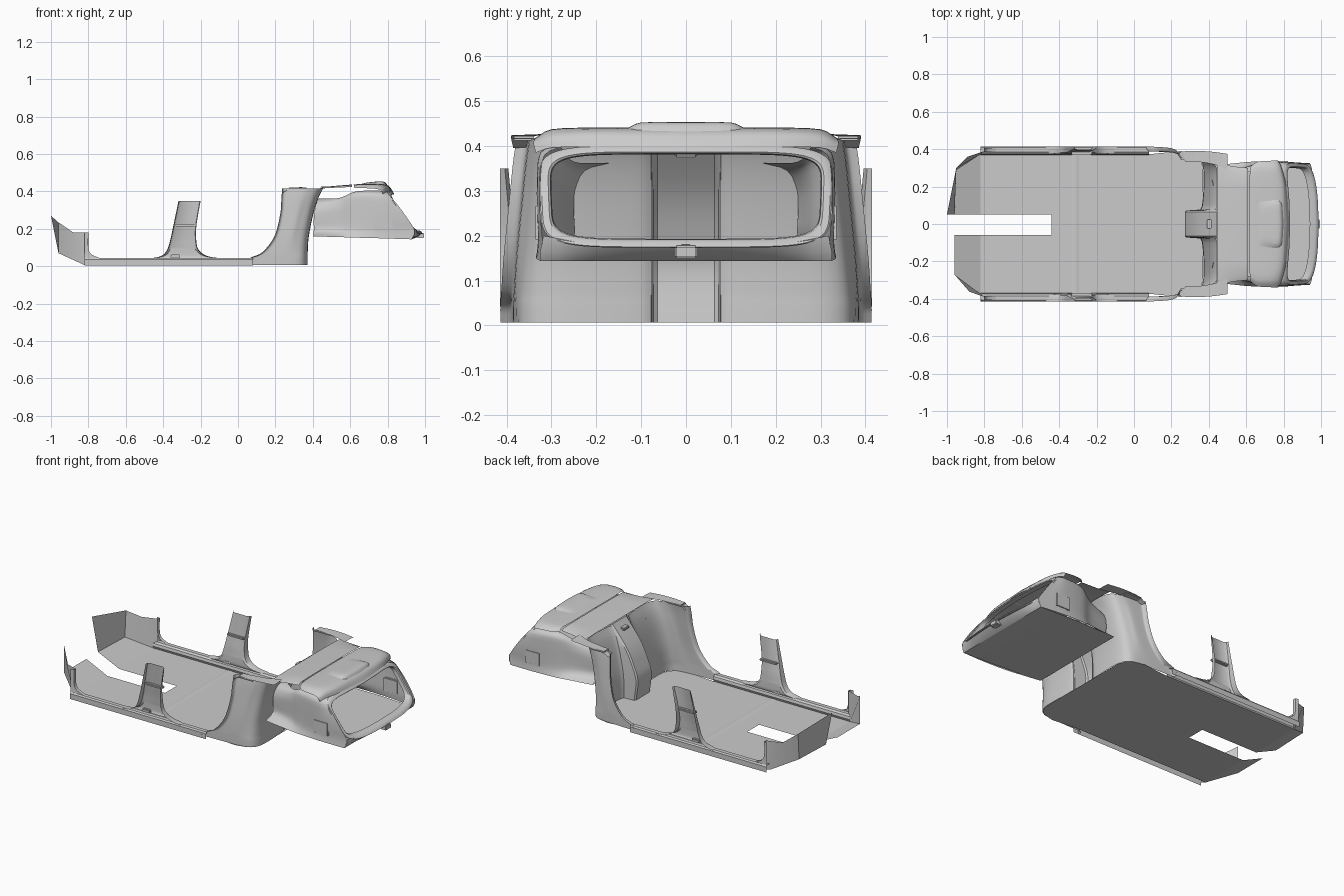
import bpy, bmesh, math
from mathutils import Vector


def spline(pts, n):
    """Interpolating curve through points, n steps per span."""
    p = [Vector(q) for q in pts]
    if n < 2:
        return p
    out = []
    for i in range(len(p) - 1):
        a, b = p[i], p[i + 1]
        ta = (b - p[i - 1]) * .5 if i else (b - a)
        tb = (p[i + 2] - a) * .5 if i + 2 < len(p) else (b - a)
        # limit tangents so uneven spacing does not overshoot
        m = (b - a).length
        ta, tb = [t * min(1, 1.2 * m / max(t.length, 1e-6)) for t in (ta, tb)]
        for k in range(n):
            t = k / n
            out.append(a * (2*t**3 - 3*t*t + 1) + ta * (t**3 - 2*t*t + t)
                       + b * (3*t*t - 2*t**3) + tb * (t**3 - t*t))
    return out + [p[-1]]


def finish(name, bm, mirror):
    bmesh.ops.remove_doubles(bm, verts=bm.verts, dist=1e-5)
    bmesh.ops.recalc_face_normals(bm, faces=bm.faces)
    me = bpy.data.meshes.new(name)
    bm.to_mesh(me)
    bm.free()
    ob = bpy.data.objects.new(name, me)
    bpy.context.collection.objects.link(ob)
    if mirror:
        mod = ob.modifiers.new("Mirror", 'MIRROR')
        mod.use_axis = (False, True, False)
        mod.merge_threshold = .0005
    bpy.ops.object.select_all(action='DESELECT')
    ob.select_set(True)
    bpy.context.view_layer.objects.active = ob
    bpy.ops.object.shade_smooth_by_angle(angle=math.radians(35))
    return ob


def sheet(name, rows, nu=1, nv=1, mirror=True, closed=False):
    """Surface through a net of points."""
    rows = [spline(r, nu) for r in rows]
    rows = list(zip(*[spline(c, nv) for c in zip(*rows)]))
    bm = bmesh.new()
    net = [[bm.verts.new(p) for p in r] for r in rows]
    if closed:
        net.append(net[0])
    for r, s in zip(net, net[1:]):
        for i in range(len(r) - 1):
            bm.faces.new((r[i], r[i + 1], s[i + 1], s[i]))
    return finish(name, bm, mirror)


def panels(name, polys, mirror=False):
    bm = bmesh.new()
    for poly in polys:
        bm.faces.new([bm.verts.new(p) for p in poly])
    return finish(name, bm, mirror)


def box(name, lo, hi, bevel=.004, mirror=True):
    bm = bmesh.new()
    bmesh.ops.create_cube(bm, size=1)
    for v in bm.verts:
        v.co = [(l + h) / 2 + c * (h - l) for l, h, c in zip(lo, hi, v.co)]
    bmesh.ops.bevel(bm, geom=bm.edges[:], offset=bevel, segments=2, affect='EDGES')
    return finish(name, bm, mirror)


# floor with the tunnel cut-out at the front and rounded rear corners
F = .006
corner = [(.37, 0), (.37, .30), (.355, .345), (.32, .375), (.25, .39), (.1, .375), (-.44, .375), (-.44, 0)]
panels("floor_rear", [[(x, y, F) for x, y in corner]], mirror=True)
panels("floor_front", [
    [(-.82, .05, F), (-.44, .05, F), (-.44, .375, F), (-.82, .375, F)],
    [(-.82, -.375, F), (-.44, -.375, F), (-.44, -.06, F), (-.82, -.06, F)]])
panels("floor_strip", [[(-.335, 0, F), (-.325, 0, F + .003), (-.325, .372, F + .003), (-.335, .372, F)],
                       [(-.325, 0, F + .003), (-.305, 0, F + .003), (-.305, .372, F + .003), (-.325, .372, F + .003)],
                       [(-.305, 0, F + .003), (-.295, 0, F), (-.295, .372, F), (-.305, .372, F + .003)]], mirror=True)

# sloping footwells, firewall and kick panels
panels("left_footwell", [
    [(-.82, -.06, F), (-.82, -.375, F), (-.96, -.27, .07), (-.96, -.06, .07)],
    [(-.82, -.375, F), (-.88, -.362, .18), (-.96, -.27, .235), (-.96, -.27, .07)],
    [(-.82, -.375, F), (-.80, -.39, F), (-.80, -.39, .18), (-.88, -.362, .18)]])
panels("right_footwell", [
    [(-.82, .05, F), (-.82, .375, F), (-.95, .29, .07), (-.96, .05, .07)],
    [(-.96, .05, .07), (-.95, .29, .07), (-.95, .3, .225), (-1, .05, .27)],
    [(-.82, .375, F), (-.89, .36, .18), (-.95, .3, .225), (-.95, .29, .07)],
    [(-.82, .375, F), (-.80, .39, F), (-.80, .39, .18), (-.89, .36, .18)]])
# curved front end of the sill
sheet("kick_trim", [[(-.80 + d, .385, z), (-.80 + d, .405, z), (-.82, .408, z)]
                    for d, z in ((0, .18), (0, .1), (.015, .065), (.06, .044))], nv=4)

# door sills
sheet("sill", [[(x, .375, F), (x, .369, .02), (x, .373, .036), (x, .384, .044), (x, .408, .044),
                (x, .414, .036), (x, .414, .004)] for x in (-.82, -.46, -.1, .08)])
box("sill_clip", (-.36, .372, .042), (-.31, .39, .062))

# middle pillars: (z, front x, rear x, inner face y)
rows = []
for z, a, b, y in ((.042, -.47, -.09, .378), (.055, -.41, -.165, .374), (.09, -.378, -.212, .374),
                   (.15, -.36, -.224, .376), (.22, -.345, -.222, .384), (.35, -.318, -.2, .396)):
    rows.append([(a, .415, z), (a + .004, y + .008, z), (a + .016, y, z),
                 (b - .016, y, z), (b - .004, y + .008, z), (b, .415, z)])
sheet("middle_pillar", rows, nv=4)
box("belt_slot", (-.335, .37, .212), (-.225, .4, .226))

# rear pillars running round into the seat shells: (z, front x, back x, pillar y)
rows = []
for z, a, b, y in ((F, .04, .37, .388), (.044, .065, .37, .388), (.075, .13, .37, .386),
                   (.16, .195, .376, .38), (.28, .226, .4, .368), (.36, .232, .425, .36),
                   (.415, .236, .452, .352)):
    rows.append([(a, y + .026, z), (a + .008, y + .004, z), (a + .03, y, z),
                 ((a + b) / 2, y - .004, z), (b - .06, y - .014, z), (b - .02, y - .035, z),
                 (b, y - .085, z), (b + .002, .2, z), (b - .006, .1, z), (b - .016, .076, z)])
sheet("rear_pillar_and_shell", rows, 3, 4)
sheet("pillar_cap", [[(.24, .385, .395), (.25, .345, .398)], [(.29, .39, .418), (.29, .34, .42)],
                     [(.40, .388, .424), (.42, .32, .424)], [(.50, .375, .424), (.50, .29, .428)]], 2, 4)
box("cap_lip", (.27, .335, .412), (.37, .388, .422))

# centre ridge between the shells, open behind
rows = []
for z, f, b in ((F, .285, .362), (.12, .272, .362), (.2, .295, .37), (.3, .345, .39), (.42, .44, .445)):
    rows.append([(b, .078, z), (f + .008, .072, z), (f, .064, z), (f, 0, z)])
sheet("centre_ridge", rows, 1, 4)
box("ridge_handle", (.39, -.025, .375), (.42, .025, .39), mirror=False)

# boot floor and sides
sheet("boot_floor", [[(.40, 0, .16), (.40, .31, .16)], [(.70, 0, .152), (.70, .325, .152)],
                     [(.93, 0, .144), (.93, .325, .144)]])
sheet("boot_side", [
    [(.40, .31, .16), (.405, .252, .19), (.405, .25, .25), (.41, .248, .30), (.42, .225, .345), (.43, .17, .362)],
    [(.54, .325, .156), (.54, .285, .19), (.54, .28, .25), (.54, .28, .31), (.54, .27, .352), (.54, .25, .365)],
    [(.63, .333, .153), (.63, .318, .19), (.63, .315, .25), (.63, .315, .33), (.63, .31, .385), (.63, .28, .4)],
    [(.78, .334, .149), (.78, .33, .19), (.78, .332, .25), (.77, .332, .32), (.76, .325, .385), (.75, .28, .404)],
    [(.93, .325, .144), (.945, .32, .19), (.91, .325, .25), (.86, .325, .32), (.81, .315, .38), (.795, .27, .4)]],
    3, 5)
box("side_pocket", (.73, .322, .185), (.83, .336, .272), .006)
sheet("boot_sill", [[(.93, 0, .144), (.93, .2, .144), (.93, .325, .144)],
                    [(.965, 0, .16), (.955, .2, .16), (.94, .325, .165)],
                    [(.985, 0, .18), (.97, .2, .18), (.945, .318, .2)]], 3)
box("boot_latch", (.955, -.025, .15), (.995, .025, .178), mirror=False)

# boot opening frame, tilted and bowed
N = 64
rows = []
for i in range(N):
    t = 2 * math.pi * i / N
    c, s = math.cos(t), math.sin(t)
    ring = []
    for a, b, d in ((.322, .112, -.035), (.326, .114, -.004), (.322, .112, 0),
                    (.307, .1, 0), (.302, .096, -.006), (.3, .094, -.035)):
        y = math.copysign(abs(c) ** .36, c) * a
        z = .287 + math.copysign(abs(s) ** .36, s) * b
        y *= 1 + .12 * (z - .3)
        ring.append((.988 - (z - .175) * .72 - .3 * y * y + d, y, z))
    rows.append(ring)
sheet("boot_opening_frame", rows, mirror=False, closed=True)

# parcel shelf: cross rows from the seat backs to the boot opening
sheet("parcel_shelf", [
    [(.445, 0, .422), (.445, .2, .422), (.445, .29, .42), (.445, .33, .416)],
    [(.52, 0, .43), (.52, .2, .43), (.52, .28, .428), (.52, .31, .42)],
    [(.61, 0, .437), (.61, .2, .436), (.61, .28, .434), (.61, .3, .424)]], 1, 3)
sheet("rear_shelf_trim", [
    [(.615, 0, .437), (.615, .2, .436), (.62, .28, .434), (.62, .305, .42)],
    [(.66, 0, .44), (.66, .2, .44), (.66, .3, .436), (.66, .333, .418)],
    [(.76, 0, .441), (.76, .2, .44), (.74, .3, .436), (.73, .338, .415)],
    [(.805, 0, .43), (.80, .2, .428), (.78, .3, .422), (.765, .34, .405)],
    [(.83, 0, .398), (.815, .2, .398), (.79, .3, .396), (.775, .335, .385)]], 3, 3)
# raised lamp cover on the shelf
sheet("shelf_bump", [
    [(.66, 0, .44), (.66, .09, .44), (.665, .125, .44)],
    [(.69, 0, .447), (.69, .08, .447), (.68, .125, .44)],
    [(.75, 0, .453), (.75, .1, .452), (.74, .13, .44)],
    [(.785, 0, .45), (.78, .1, .449), (.77, .13, .438)],
    [(.80, 0, .432), (.795, .1, .43), (.78, .13, .432)]], 3, 3)
